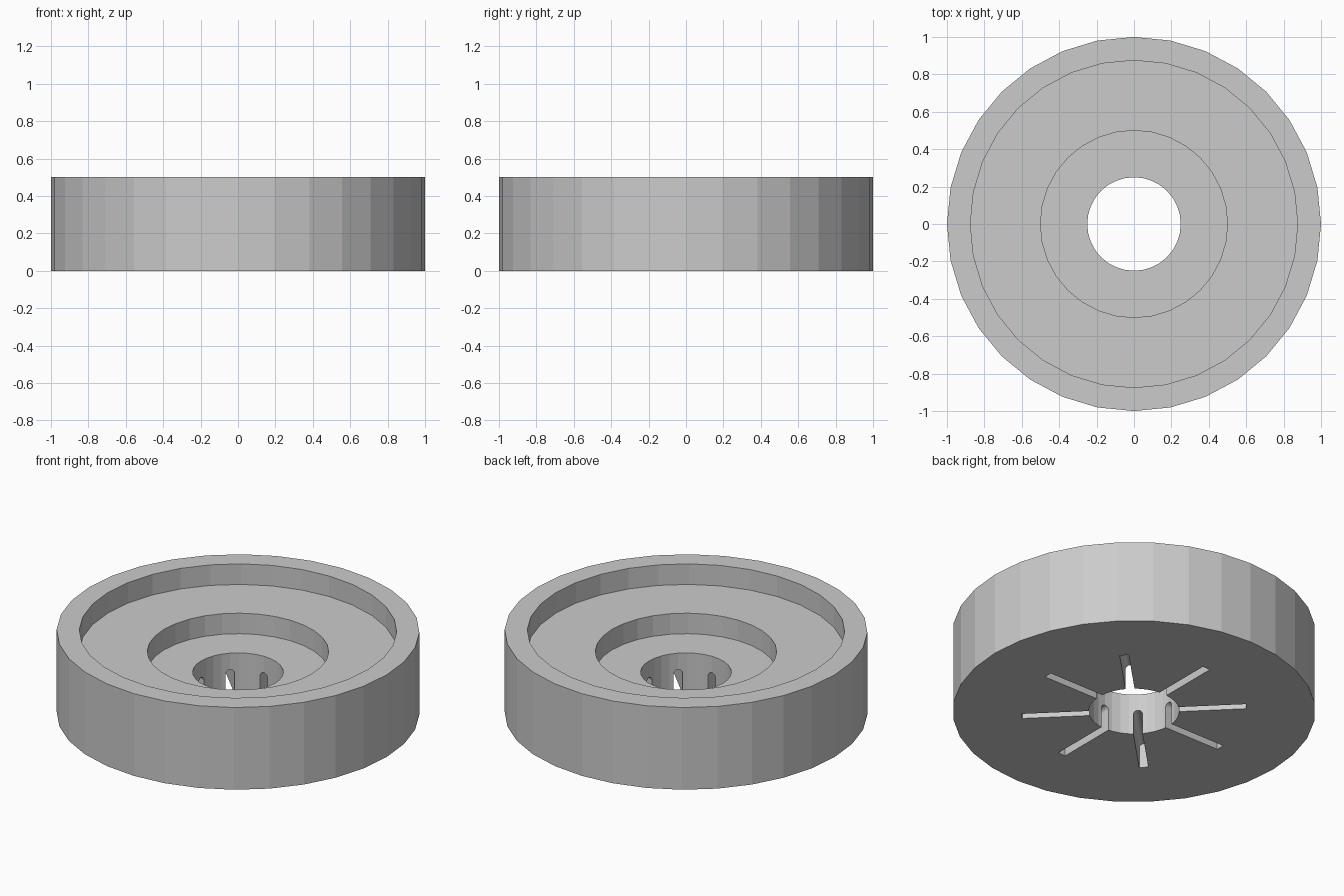
import bpy, bmesh
from math import cos, sin, pi, tau
from mathutils import Matrix, Vector

SIDES = 32
SLOTS = 8

cube = bpy.data.objects.get("Cube")
if cube:
    bpy.data.objects.remove(cube, do_unlink=True)

grey = bpy.data.materials.new("plain grey")
grey.use_nodes = True
colour = (0.6, 0.6, 0.6, 1)
grey.diffuse_color = colour
grey.node_tree.nodes["Principled BSDF"].inputs["Base Color"].default_value = colour


def make_object(name, bm):
    bmesh.ops.recalc_face_normals(bm, faces=bm.faces)
    mesh = bpy.data.meshes.new(name)
    bm.to_mesh(mesh)
    bm.free()
    mesh.materials.append(grey)
    obj = bpy.data.objects.new(name, mesh)
    bpy.context.collection.objects.link(obj)
    return obj


def lathe(name, profile):
    """Turn a closed (radius, height) profile around the z axis."""
    bm = bmesh.new()
    rings = [[bm.verts.new((r * cos(tau * i / SIDES), r * sin(tau * i / SIDES), z))
              for r, z in profile] for i in range(SIDES)]
    for i, ring in enumerate(rings):
        following = rings[(i + 1) % SIDES]
        for j in range(len(profile)):
            k = (j + 1) % len(profile)
            bm.faces.new((ring[j], following[j], following[k], ring[k]))
    return make_object(name, bm)


def slot_cutters(name, inner, outer, half_width, spring):
    """Round-topped bars radiating from the centre."""
    bm = bmesh.new()
    section = [(-half_width, -0.1), (half_width, -0.1)]
    section += [(half_width * cos(pi * i / 10), spring + half_width * sin(pi * i / 10))
                for i in range(11)]
    for s in range(SLOTS):
        turn = Matrix.Rotation(tau * s / SLOTS, 3, 'Z')
        face = bm.faces.new([bm.verts.new(turn @ Vector((inner, y, z))) for y, z in section])
        grown = bmesh.ops.extrude_face_region(bm, geom=[face], use_keep_orig=True)
        ends = [g for g in grown["geom"] if isinstance(g, bmesh.types.BMVert)]
        bmesh.ops.translate(bm, verts=ends, vec=turn @ Vector((outer - inner, 0, 0)))
    return make_object(name, bm)


# Stepped ring: outer wall, rim, two recessed ledges and the centre bore
body = lathe("stepped_ring", [(0.25, 0), (1, 0), (1, 0.5), (0.875, 0.5), (0.875, 0.375),
                              (0.5, 0.375), (0.5, 0.25), (0.25, 0.25)])

# Radial slots in the underside, opening into the bore
cutter = slot_cutters("slot_cutter", 0.2, 0.62, 0.025, 0.125)
cutter.hide_render = True
cut = body.modifiers.new("radial slots", 'BOOLEAN')
cut.operation = 'DIFFERENCE'
cut.solver = 'EXACT'
cut.object = cutter

bpy.context.view_layer.objects.active = body
body.select_set(True)
bpy.ops.object.modifier_apply(modifier=cut.name)
bpy.data.objects.remove(cutter, do_unlink=True)
